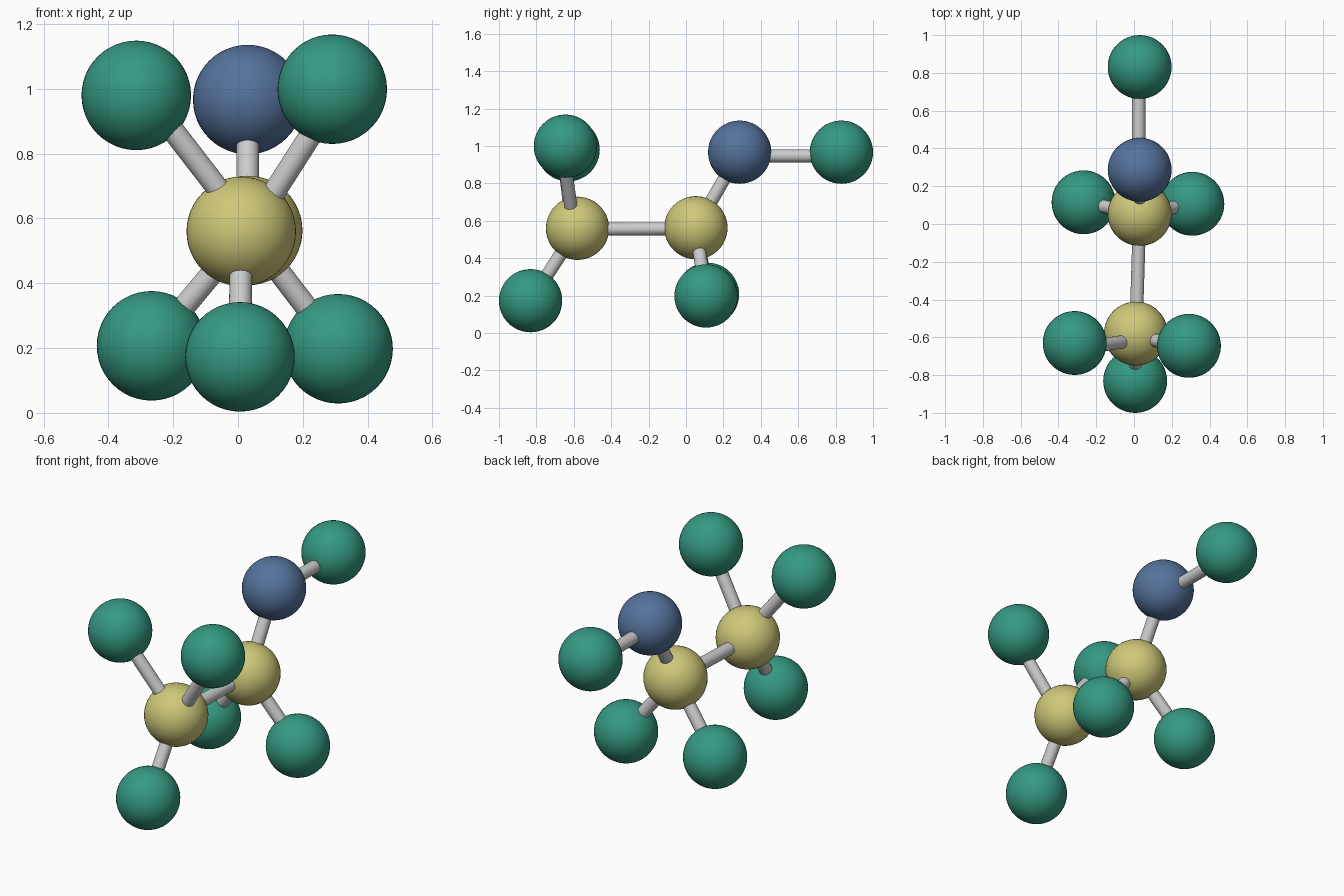
import bpy
from mathutils import Vector

if "Cube" in bpy.data.objects:
    bpy.data.objects.remove(bpy.data.objects["Cube"])

ATOM_R, ROD_R = 0.169, 0.035


def material(name, rgb):
    m = bpy.data.materials.new(name)
    m.diffuse_color = (*rgb, 1)
    m.use_nodes = True
    m.node_tree.nodes["Principled BSDF"].inputs["Base Color"].default_value = m.diffuse_color
    return m


GREEN = material("green", (0.035, 0.32, 0.22))
YELLOW = material("yellow", (0.62, 0.58, 0.19))
BLUE = material("blue", (0.09, 0.17, 0.33))

# Atoms: position and colour
ATOMS = {
    "front_carbon": ((0.01, -0.58, 0.56), YELLOW),
    "rear_carbon": ((0.03, 0.053, 0.563), YELLOW),
    "oxygen": ((0.03, 0.287, 0.967), BLUE),
    "hydroxyl_hydrogen": ((0.03, 0.831, 0.967), GREEN),
    "front_upper_left_hydrogen": ((-0.314, -0.63, 0.98), GREEN),
    "front_upper_right_hydrogen": ((0.291, -0.645, 0.999), GREEN),
    "front_lower_hydrogen": ((0.006, -0.831, 0.173), GREEN),
    "rear_left_hydrogen": ((-0.267, 0.115, 0.207), GREEN),
    "rear_right_hydrogen": ((0.309, 0.107, 0.198), GREEN),
}

# Bonds: the two atoms joined and a small sideways shift of the rod
BONDS = [
    ("front_carbon", "rear_carbon", (0, 0, -0.005)),
    ("rear_carbon", "oxygen", (0, 0, 0)),
    ("oxygen", "hydroxyl_hydrogen", (-0.005, 0, -0.02)),
    ("front_carbon", "front_upper_left_hydrogen", (0.03, -0.028, 0)),
    ("front_carbon", "front_upper_right_hydrogen", (0.024, -0.018, 0)),
    ("front_carbon", "front_lower_hydrogen", (0, 0, 0)),
    ("rear_carbon", "rear_left_hydrogen", (0, 0, 0)),
    ("rear_carbon", "rear_right_hydrogen", (0, 0, 0)),
]


def add_atom(name, pos, mat):
    bpy.ops.mesh.primitive_uv_sphere_add(segments=48, ring_count=24,
                                         radius=ATOM_R, location=pos)
    ob = bpy.context.object
    ob.name = name
    ob.data.materials.append(mat)
    bpy.ops.object.shade_smooth()


def add_bond(a, b, shift):
    p, q, s = Vector(ATOMS[a][0]), Vector(ATOMS[b][0]), Vector(shift)
    d = q - p
    # rod ends stay hidden inside both atoms
    bpy.ops.mesh.primitive_cylinder_add(vertices=32, radius=ROD_R,
                                        depth=d.length - ATOM_R,
                                        location=(p + q) / 2 + s)
    ob = bpy.context.object
    ob.name = f"bond_{a}_to_{b}"
    ob.rotation_euler = d.to_track_quat('Z', 'Y').to_euler()
    bpy.ops.object.shade_smooth_by_angle()


for name, (pos, mat) in ATOMS.items():
    add_atom(name, pos, mat)
for bond in BONDS:
    add_bond(*bond)
